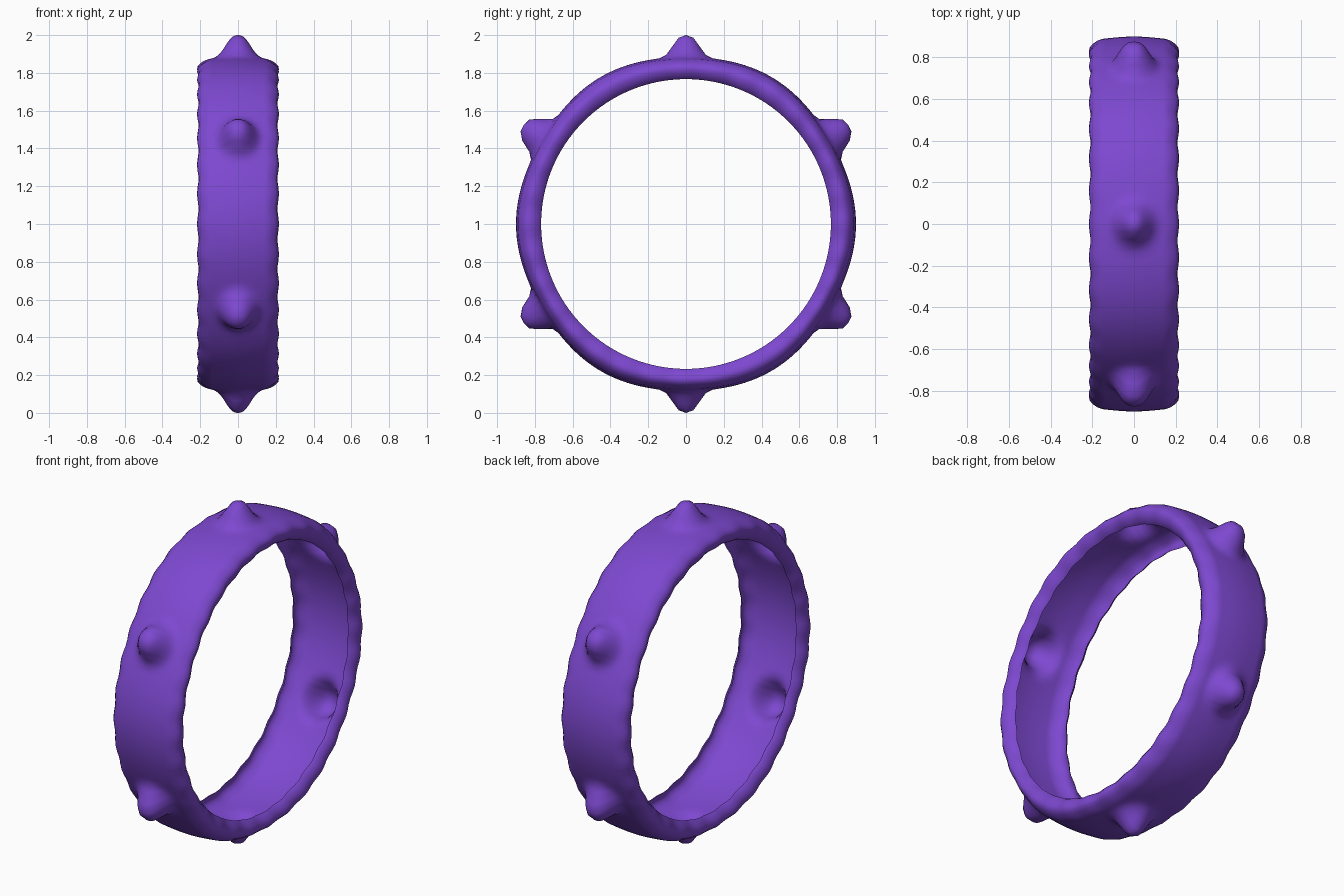
import bpy, bmesh, math

cube = bpy.data.objects.get("Cube")
if cube:
    bpy.data.objects.remove(cube, do_unlink=True)

# Single purple finish
purple = bpy.data.materials.new("purple")
purple.use_nodes = True
color = (0.205, 0.065, 0.63, 1)
purple.diffuse_color = color
purple.node_tree.nodes["Principled BSDF"].inputs["Base Color"].default_value = color

SEGMENTS = 160
# Half cross-section of the band (x, radius), from the open inner lip to the middle
lip = [(0.174, 0.767), (0.188, 0.776), (0.203, 0.797), (0.213, 0.822),
       (0.209, 0.842), (0.195, 0.858), (0.17, 0.874)]
half = lip + [(0.15 - 0.015 * i, 0.881 + 0.011 * math.sin(i / 10 * math.pi / 2))
              for i in range(10)]
profile = half + [(0, 0.892)] + [(-x, r) for x, r in reversed(half)]

# Six knobs: blunter ones on the sides, slimmer ones at the top and bottom
knobs = [(90, 0.116, 0.08, 2.6), (270, 0.116, 0.08, 2.6)]
knobs += [(a, 0.122, 0.088, 3.4) for a in (31, 149, 211, 329)]


def knob_height(x, angle):
    total = 0
    for degrees, height, width, power in knobs:
        turn = math.remainder(angle - math.radians(degrees), math.tau)
        distance = math.hypot(x, turn * 0.9)
        total += height * math.exp(-(distance / width) ** power)
    return total


def surface_point(x, r, angle):
    # Gentle waves on the outside, small scallops on the side edges
    outer = min(1, max(0, (r - 0.78) / 0.1))
    radius = r + outer * (0.008 * math.cos(6 * angle) + knob_height(x, angle))
    if abs(x) > 0.16:
        x += math.copysign(0.004, x) * math.cos(32 * angle)
    return x, radius * math.cos(angle), 1 + radius * math.sin(angle)


# Sweep the open cross-section around the x axis
bm = bmesh.new()
rings = []
for s in range(SEGMENTS):
    angle = math.tau * s / SEGMENTS
    rings.append([bm.verts.new(surface_point(x, r, angle)) for x, r in profile])
for s, ring in enumerate(rings):
    following = rings[(s + 1) % SEGMENTS]
    for i in range(len(profile) - 1):
        face = bm.faces.new((ring[i], following[i], following[i + 1], ring[i + 1]))
        face.smooth = True
bm.normal_update()
# Face the shell outward
sample = max(bm.faces, key=lambda f: f.calc_center_median().z)
if sample.normal.z < 0:
    bmesh.ops.reverse_faces(bm, faces=bm.faces[:])

mesh = bpy.data.meshes.new("knobbed_band")
bm.to_mesh(mesh)
bm.free()
mesh.materials.append(purple)
band = bpy.data.objects.new("knobbed_band", mesh)
bpy.context.collection.objects.link(band)
